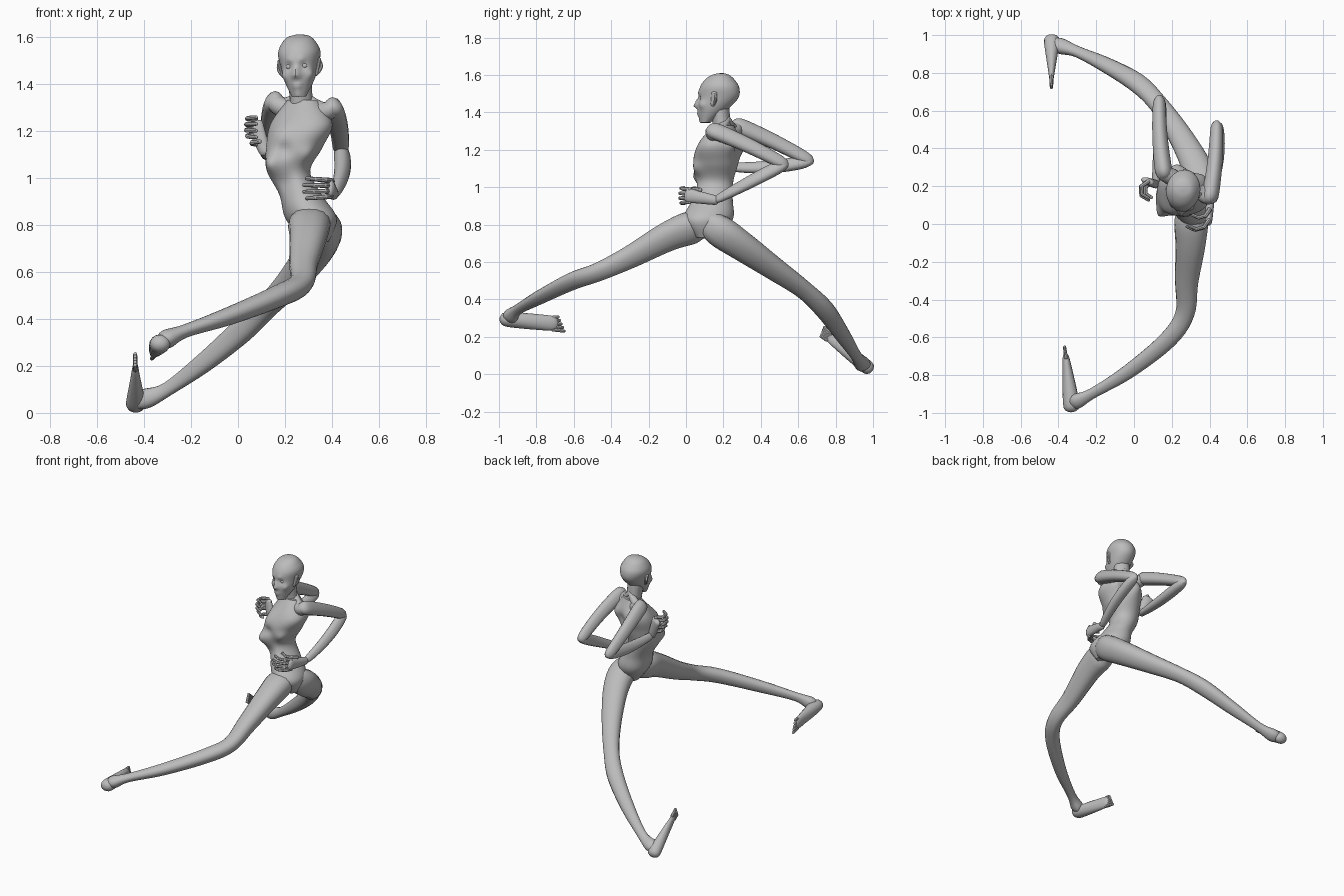
import bpy, bmesh, math
from mathutils import Vector, Matrix

if "Cube" in bpy.data.objects:
    bpy.data.objects.remove(bpy.data.objects["Cube"])

GREY = (.5, .5, .5, 1)
clay = bpy.data.materials.new("grey_clay")
clay.use_nodes = True
clay.diffuse_color = GREY
clay.node_tree.nodes["Principled BSDF"].inputs["Base Color"].default_value = GREY
UP = Vector((0, 0, 1))


def finish(name, bm):
    bmesh.ops.recalc_face_normals(bm, faces=bm.faces)
    mesh = bpy.data.meshes.new(name)
    bm.to_mesh(mesh)
    bm.free()
    mesh.materials.append(clay)
    part = bpy.data.objects.new(name, mesh)
    bpy.context.scene.collection.objects.link(part)
    bpy.ops.object.select_all(action="DESELECT")
    part.select_set(True)
    bpy.context.view_layer.objects.active = part
    bpy.ops.object.shade_smooth_by_angle(angle=math.radians(40))


def skin(bm, rings):
    loops = [[bm.verts.new(point) for point in ring] for ring in rings]
    for low, high in zip(loops, loops[1:]):
        for i in range(len(low)):
            bm.faces.new((low[i - 1], low[i], high[i], high[i - 1]))
    bm.faces.new(loops[0])
    bm.faces.new(loops[-1])


def ellipse(centre, across, deep, sides, ridge=0.0):
    """Cross-section; ridge adds three lengthwise muscle edges."""
    ring = []
    for i in range(sides):
        angle = math.tau * i / sides
        size = 1 + ridge * math.cos(3 * angle)
        ring.append(centre + size * (across * math.cos(angle) + deep * math.sin(angle)))
    return ring


def spline(rows, steps):
    """Catmull-Rom interpolation of equal-length rows."""
    out, last = [], len(rows) - 1
    for i in range(last):
        before, start, end, after = (Vector(rows[max(0, min(last, k))]) for k in range(i - 1, i + 3))
        for step in range(steps):
            t = step / steps
            ease = t * t * (3 - 2 * t)
            bend = t * (1 - t) ** 2 * (end - before) / 2 - t * t * (1 - t) * (after - start) / 2
            out.append(start.lerp(end, ease) + bend)
    return out + [Vector(rows[-1])]


def frame(along, side):
    across = Vector(side)
    across = (across - along * across.dot(along)).normalized()
    return across, along.cross(across)


def column(rows):
    """Level ellipses: x, y, z, half width, half depth, turn."""
    rings = []
    for x, y, z, width, depth, turn in spline(rows, 7):
        spin = Matrix.Rotation(turn, 3, "Z")
        rings.append(ellipse(Vector((x, y, z)), spin @ Vector((width, 0, 0)), spin @ Vector((0, depth, 0)), 56))
    bm = bmesh.new()
    skin(bm, rings)
    return bm


def bone(bm, start, end, thick, thin, swell=0.0, bow=(0, 0, 0), side=UP, flat=(1, 1), ridge=0.0, sides=16):
    """Tapered, round-ended limb that swells and bows in the middle."""
    start, end, bow = Vector(start), Vector(end), Vector(bow)
    along = (end - start).normalized()
    start, end = start - along * thick * .7, end + along * thin * .7
    across, deep = frame(along, side)
    rings = []
    for i in range(17):
        t = (1 - math.cos(math.pi * i / 16)) / 2
        radius = thick + (thin - thick) * t + swell * math.sin(math.pi * t ** .7)
        radius *= max(.2, (1 - abs(2 * t - 1) ** 12) ** .5)
        squash = flat[0] + (flat[1] - flat[0]) * t
        middle = start.lerp(end, t) + bow * math.sin(math.pi * t)
        rings.append(ellipse(middle, across * radius, deep * radius * squash, sides, ridge))
    skin(bm, rings)


def limb(name, *args, **options):
    bm = bmesh.new()
    bone(bm, *args, **options)
    finish(name, bm)


def leg(name, rows, side):
    """One unbroken limb through rows of x, y, z, radius."""
    path = spline(rows, 5)
    rings = []
    for i, row in enumerate(path):
        along = path[min(i + 1, len(path) - 1)].xyz - path[max(i - 1, 0)].xyz
        across, deep = frame(along.normalized(), side)
        rings.append(ellipse(row.xyz, across * row.w, deep * row.w, 18, ridge=.06))
    bm = bmesh.new()
    skin(bm, rings)
    finish(name, bm)


def dab(bm, at, size, push):
    """Push the surface softly around one spot."""
    for vert in bm.verts:
        vert.co += Vector(push) * math.exp(-((vert.co - Vector(at)).length / size) ** 2)


# Torso, twisted between hips and shoulders
centre_x = (.33, .31, .265, .215, .24, .27, .275)
centre_y = (.12, .12, .14, .15, .16, .18, .2)
widths = (.05, .105, .09, .09, .12, .14, .07)
depths = (.07, .135, .11, .105, .12, .105, .05)
torso = column([(x, y, .73 + i / 10, width, depth, .55 * math.cos(math.pi * min(i / 4, 1)))
                for i, (x, y, width, depth) in enumerate(zip(centre_x, centre_y, widths, depths))])
chest, right_ribs, left_ribs, belly = (.18, .08, 1.2), (.14, .07, 1.06), (.3, .05, 1.09), (.2, .05, .98)
breastbone, spine, right_blade, left_blade = (.2, .05, 1.12), (.31, .29, 1.2), (.24, .3, 1.23), (.38, .25, 1.23)
dab(torso, at=chest, size=.06, push=(-.01, -.02, 0))
dab(torso, at=right_ribs, size=.04, push=(-.015, -.03, 0))
dab(torso, at=left_ribs, size=.04, push=(.01, -.02, 0))
dab(torso, at=belly, size=.05, push=(.005, .025, 0))
dab(torso, at=breastbone, size=.03, push=(0, .02, 0))
dab(torso, at=spine, size=.04, push=(0, -.02, 0))
dab(torso, at=right_blade, size=.05, push=(-.01, .02, 0))
dab(torso, at=left_blade, size=.05, push=(.01, .02, 0))
finish("torso", torso)

# Shoulders and neck
right_shoulder, left_shoulder = Vector((.16, .27, 1.325)), Vector((.4, .14, 1.3))
nape, throat = Vector((.27, .22, 1.37)), Vector((.27, .2, 1.27))
limb("shoulder_yoke", right_shoulder, left_shoulder, thick=.045, thin=.042, bow=(0, 0, -.04))
limb("neck", throat, (.26, .18, 1.42), thick=.07, thin=.055, swell=-.015, side=(1, 0, 0), ridge=.06)
for name, shoulder in (("right", right_shoulder), ("left", left_shoulder)):
    limb(name + "_trapezius", nape, shoulder, thick=.02, thin=.035, bow=(0, 0, -.03))

# Head, sculpted facing front, then turned and tipped slightly
fronts = (.08, .063, .064, .073, .1, .14, .18)
backs = (.13, .22, .28, .285, .26, .23, .2)
breadths = (.03, .063, .08, .09, .073, .047, .01)
head = column([(0, (front + back) / 2, 1.345 + .265 * math.sin(math.pi * i / 12), breadth, (back - front) / 2, 0)
               for i, (front, back, breadth) in enumerate(zip(fronts, backs, breadths))])


def face(x, z, size, out):
    dab(head, (x, .065, z), size, (0, -out, 0))


nose_z, mouth_z, eye_z = 1.437, 1.39, 1.475
face(0, nose_z, size=.015, out=.025)
face(0, nose_z + .022, size=.014, out=.012)
face(0, mouth_z - .04, size=.02, out=.01)
for s in (-1, 1):
    face(s * .01, mouth_z, size=.014, out=.007)
    face(s * .034, eye_z, size=.018, out=-.014)
    face(s * .03, eye_z + .028, size=.016, out=.007)
    face(s * .012, nose_z - .005, size=.01, out=.006)
    dab(head, (s * .055, .095, nose_z), .02, (s * .008, -.008, 0))
    # eyeballs
    bmesh.ops.create_uvsphere(head, u_segments=12, v_segments=8, radius=.014,
                              matrix=Matrix.Translation((s * .033, .092, eye_z)))
    # ears: plate and outer rim
    lobe, crest = (s * .07, .155, nose_z), (s * .085, .165, eye_z + .02)
    bone(head, lobe, crest, thick=.012, thin=.016, side=(0, 1, 0), flat=(.7, .5), sides=10)
    bone(head, lobe, crest, thick=.008, thin=.007, bow=(s * .014, .014, 0), sides=8)
for axis, angle in (("Y", -.06), ("Z", -.16)):
    bmesh.ops.rotate(head, verts=head.verts, cent=(0, .18, eye_z), matrix=Matrix.Rotation(angle, 3, axis))
bmesh.ops.translate(head, verts=head.verts, vec=(.264, 0, 0))
finish("head", head)

# Arms
right_elbow, right_wrist = (.135, .66, 1.14), Vector((.115, .21, 1.11))
left_elbow, left_wrist = (.437, .525, 1.12), Vector((.407, .16, .93))
limb("right_upper_arm", right_shoulder, right_elbow, thick=.048, thin=.033, bow=(-.01, 0, .01), ridge=.08)
limb("right_forearm", right_elbow, right_wrist, thick=.03, thin=.022, swell=.008, bow=(.01, 0, -.02), ridge=.08)
limb("left_upper_arm", left_shoulder, left_elbow, thick=.047, thin=.033, bow=(.01, 0, .01), ridge=.08)
limb("left_forearm", left_elbow, left_wrist, thick=.03, thin=.022, swell=.008, bow=(.02, 0, 0), ridge=.08)


# Hands: palm, four stacked curling fingers and a thumb
def hand(name, wrist, knuckles, heading, curl, thumb_side):
    bm = bmesh.new()
    bone(bm, wrist, knuckles, thick=.024, thin=.04, flat=(.9, .45))

    def finger(joint, length, radius, rise):
        for k in range(3):
            angle = math.radians(heading + curl * k)
            tip = joint + length * Vector((math.cos(angle), math.sin(angle), rise))
            bone(bm, joint, tip, radius, radius * .88, sides=8)
            joint, radius = tip, radius * .88

    for i in range(4):
        finger(knuckles + UP * (i - 1.5) * .022, length=.05 - .005 * abs(i - 1.5), radius=.012, rise=.05 * (i - 1.5))
    finger(knuckles.lerp(wrist, .4) + UP * thumb_side, length=.038, radius=.013, rise=.1)
    finish(name, bm)


hand("right_hand", right_wrist, Vector((.075, .225, 1.215)), heading=215, curl=57, thumb_side=-.03)
hand("left_hand", left_wrist, Vector((.395, .02, .955)), heading=236, curl=-40, thumb_side=.04)

# Legs, each from hip through knee into the heel
leg("right_leg", side=(.75, -.65, .3), rows=[
    (.32, .11, .8, .06), (.305, .03, .79, .088), (.3, -.1, .74, .079), (.28, -.3, .63, .061),
    (.27, -.47, .55, .05), (.18, -.61, .5, .047), (-.03, -.78, .415, .038), (-.22, -.895, .35, .028),
    (-.3, -.935, .315, .04), (-.335, -.95, .3, .025)])
leg("left_leg", side=(.5, .8, 0), rows=[
    (.34, .09, .82, .06), (.36, .18, .77, .085), (.33, .3, .69, .079), (.24, .47, .57, .063),
    (.13, .63, .455, .05), (.02, .74, .35, .052), (-.14, .835, .215, .042), (-.3, .91, .1, .03),
    (-.39, .94, .06, .042), (-.44, .955, .05, .03)])


# Feet, turned on edge, with fanned toes
def foot(name, heel, ball, side, width, slant):
    heel, ball, side = Vector(heel), Vector(ball), Vector(side)
    bm = bmesh.new()
    bone(bm, heel, ball, thick=.037, thin=width, swell=.004, side=side, flat=(1.2, .4))
    forward = (ball - heel).normalized()
    for i in range(-2, 3):
        root = ball + side * i * width * .4
        tip = root + forward * (.045 + slant * i) + side * i * .002
        bone(bm, root, tip, thick=.011, thin=.008, sides=8, side=side)
    finish(name, bm)


foot("right_foot", heel=(-.33, -.97, .295), ball=(-.36, -.71, .272), side=(0, .09, 1), width=.04, slant=-.01)
foot("left_foot", heel=(-.435, .975, .033), ball=(-.437, .765, .2), side=(0, .62, .78), width=.025, slant=.004)
